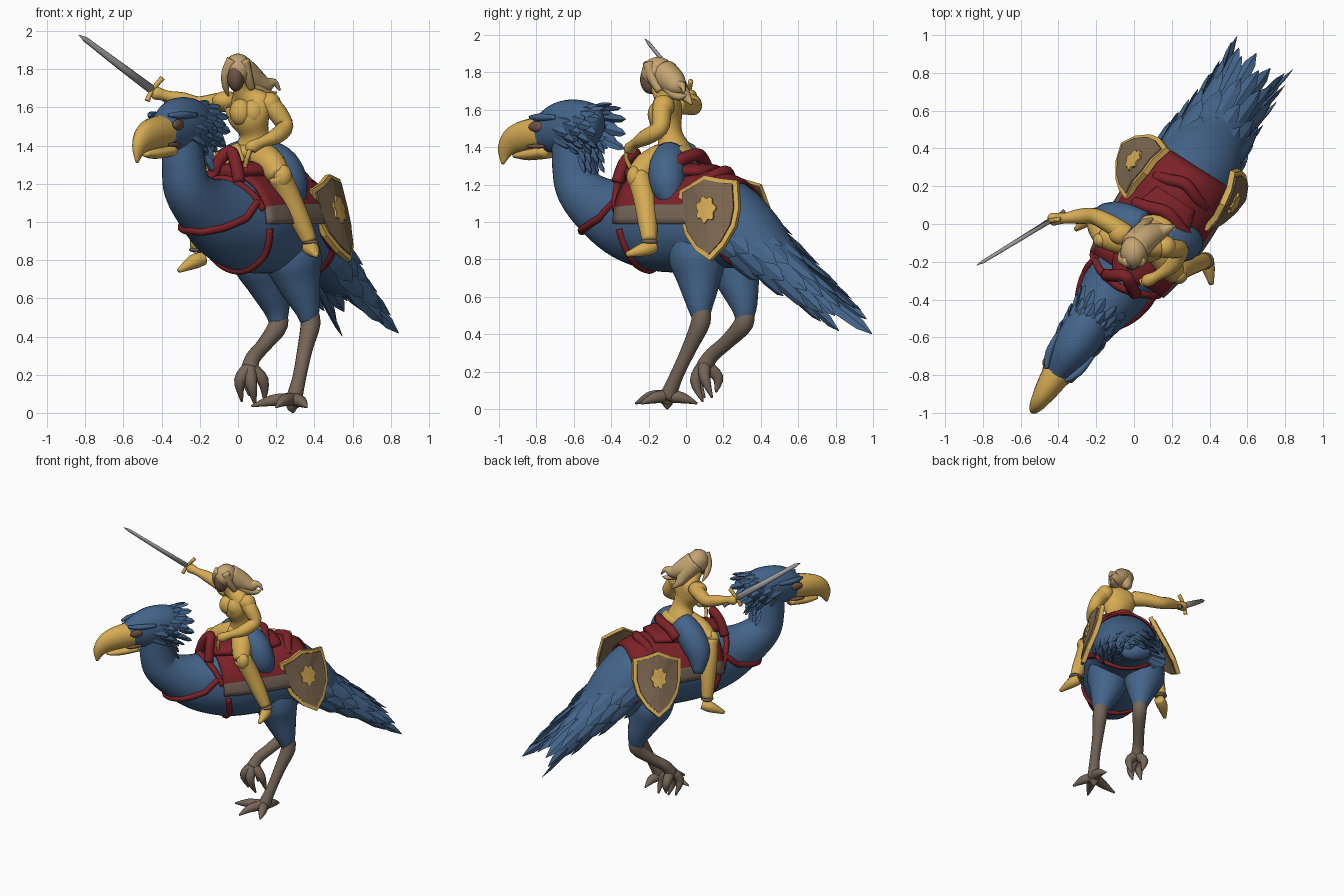
import bpy, bmesh, math, random
from mathutils import Vector, Matrix
from mathutils.bvhtree import BVHTree
random.seed(4)

def mat(name, r, g, b):
    m = bpy.data.materials.new(name)
    m.diffuse_color = [((c / 255 + .055) / 1.055) ** 2.4 for c in (r, g, b)] + [1]
    return m

BLUE = mat("blue feathers", 68, 100, 138)
GOLD = mat("gold", 214, 172, 84)
BROWN = mat("brown scale", 117, 101, 87)
RED = mat("dark red leather", 124, 34, 40)
HAIR = mat("sandy hair", 196, 165, 114)
STEEL = mat("steel", 160, 160, 160)
SKIN = mat("dark skin", 112, 84, 68)
TAN = mat("shield brown", 124, 103, 80)

# Bird frame: local -y is the bird's heading, turned about 33 degrees
BIRD = Matrix.Translation((.10, 0, 0)) @ Matrix.Rotation(math.radians(-32.7), 4, 'Z')
WORLD = Matrix.Identity(4)

def finish(name, bm, mats, M=WORLD, smooth=True):
    bmesh.ops.recalc_face_normals(bm, faces=bm.faces[:])
    me = bpy.data.meshes.new(name)
    bm.to_mesh(me)
    bm.free()
    for m in (mats if isinstance(mats, list) else [mats]):
        me.materials.append(m)
    for p in me.polygons:
        p.use_smooth = smooth
    ob = bpy.data.objects.new(name, me)
    bpy.context.collection.objects.link(ob)
    ob.matrix_world = M
    return ob

def add_loft(bm, pts, sides=16, ref=None, sub=4):
    # elliptical sections (x, y, z, half width, half height) along a smooth path
    P = [(*p, p[3]) if len(p) == 4 else tuple(p) for p in pts]
    Q = []
    for i in range(len(P) - 1):
        a, b, c, d = P[max(i - 1, 0)], P[i], P[i + 1], P[min(i + 2, len(P) - 1)]
        for k in range(sub):
            t = k / sub
            Q.append([.5 * (2 * q + (r - p) * t + (2 * p - 5 * q + 4 * r - s) * t * t
                      + (3 * q - p - 3 * r + s) * t ** 3) for p, q, r, s in zip(a, b, c, d)])
    Q.append(list(P[-1]))
    if ref is None:
        d = Vector(P[-1][:3]) - Vector(P[0][:3])
        ref = (0, 1, 0) if abs(d.x) > .75 * d.length else (1, 0, 0)
    rings = []
    for i, q in enumerate(Q):
        t = (Vector(Q[min(i + 1, len(Q) - 1)][:3]) - Vector(Q[max(i - 1, 0)][:3])).normalized()
        s = Vector(ref)
        s = (s - t * s.dot(t)).normalized()
        u = t.cross(s)
        w, h = max(q[3], .001), max(q[4], .001)
        rings.append([bm.verts.new(Vector(q[:3]) + s * w * math.cos(a) + u * h * math.sin(a))
                      for a in (2 * math.pi * j / sides for j in range(sides))])
    for A, B in zip(rings, rings[1:]):
        for j in range(sides):
            k = (j + 1) % sides
            bm.faces.new((A[j], A[k], B[k], B[j]))
    bm.faces.new(rings[0])
    bm.faces.new(rings[-1])

def loft(name, pts, m, M=WORLD, **kw):
    bm = bmesh.new()
    add_loft(bm, pts, **kw)
    return finish(name, bm, m, M)

def ball(name, c, r, m, M=WORLD):
    bm = bmesh.new()
    bmesh.ops.create_uvsphere(bm, u_segments=20, v_segments=12, radius=1,
                              matrix=Matrix.Translation(c) @ Matrix.Diagonal((*r, 1)))
    return finish(name, bm, m, M)

def feather(bm, base, d, length, w, ref):
    b = Vector(base)
    add_loft(bm, [(*(b + d * length * t), w * k, .014 * k) for t, k in
                  ((0, .6), (.4, 1), (.8, .75), (1, .05))], sides=4, ref=ref, sub=1)

# Bird body and neck
body_bm = bmesh.new()
add_loft(body_bm, [(0, -.74, 1.50, .10, .10), (0, -.725, 1.40, .105, .11), (0, -.71, 1.29, .112, .12),
                   (0, -.675, 1.18, .125, .13), (.01, -.56, 1.09, .145, .16), (.02, -.38, 1.02, .19, .215),
                   (.03, -.18, .995, .235, .255), (.03, .06, .99, .25, .26), (.03, .24, .99, .245, .255),
                   (.03, .42, .92, .22, .19), (.02, .6, .80, .16, .11), (.01, .8, .65, .1, .05)],
         sides=32, ref=(1, 0, 0), sub=6)
tree = BVHTree.FromBMesh(body_bm)
finish("bird_body", body_bm, BLUE, BIRD)

# Head, beak and eyes
loft("bird_head", [(0, -.95, 1.46, .06, .08), (0, -.9, 1.475, .085, .105), (0, -.8, 1.5, .11, .14),
                   (0, -.7, 1.515, .12, .14), (0, -.6, 1.51, .105, .12), (0, -.55, 1.5, .05, .06)],
     BLUE, BIRD, sides=24)
loft("upper_beak", [(0, -.88, 1.475, .085, .09), (0, -1.0, 1.465, .07, .085), (0, -1.09, 1.44, .052, .075),
                    (0, -1.145, 1.385, .032, .05), (0, -1.165, 1.31, .006, .008)], GOLD, BIRD)
loft("lower_beak", [(0, -.87, 1.375, .07, .035), (0, -1.0, 1.36, .05, .03), (0, -1.09, 1.355, .02, .012)], GOLD, BIRD)
for s in (-1, 1):
    ball("eye_patch", (s * .085, -.895, 1.51), (.018, .05, .028), SKIN, BIRD)
    ball("mouth_corner", (s * .07, -.91, 1.405), (.016, .06, .012), SKIN, BIRD)
    loft("brow", [(s * .06, -.95, 1.56, .01), (s * .095, -.87, 1.56, .02), (s * .11, -.76, 1.56, .012)], BLUE, BIRD)

# Crest feathers on the back of the head and nape
bm = bmesh.new()
for r in range(5):
    y = -.78 + .05 * r
    for j in range(9):
        a = math.radians(-120 + 30 * j + 15 * (r % 2))
        out = Vector((math.sin(a), 0, math.cos(a)))
        base = Vector((0, y, 1.5)) + Vector((out.x * .105, 0, out.z * .12))
        d = (Vector((0, .9, -.25)) + out * (.22 + .03 * r)).normalized()
        feather(bm, base, d, .10 + .025 * random.random(), .028, (math.cos(a), 0, -math.sin(a)))
for r in range(3):
    for x in (-.08, -.03, .03, .08):
        feather(bm, (x, -.625, 1.45 - .05 * r), Vector((x * 2, .4, -.8)).normalized(), .1, .03, (1, 0, 0))
finish("crest_feathers", bm, BLUE, BIRD, False)

# Tail: rows of broad feathers fanning backward and down
bm = bmesh.new()
for r in range(7):
    f = r / 6
    for j in range(7):
        a = math.radians(-108 + 36 * j + (9 if r % 2 else -9))
        w, h = .235 - .125 * f, .215 - .14 * f
        base = (.02 - .02 * f + w * math.sin(a), .3 + .44 * f, .98 - .30 * f + h * math.cos(a))
        d = Vector((math.sin(a) * (.02 + .15 * f), .8, -.57 + .02 * math.cos(a))).normalized()
        feather(bm, base, d, .22 + .17 * f + .05 * random.uniform(-1, 1), .055 - .015 * f,
                (math.cos(a), 0, -math.sin(a)))
finish("tail_feathers", bm, BLUE, BIRD, False)

# Small ruffled feathers on the body, laid along the surface
bm = bmesh.new()
for i in range(130):
    p = Vector((random.uniform(-.3, .3), random.uniform(-.6, .35), random.uniform(.75, 1.1)))
    q, n, _, _ = tree.find_nearest(p)
    d = Vector((0, .8, -.5))
    d = (d - n * d.dot(n)).normalized()
    feather(bm, q - n * .009, (d + n * .09).normalized(), .075, .022, d.cross(n))
finish("body_feathers", bm, BLUE, BIRD, False)

# Bird legs: thighs, shanks and toes
loft("left_thigh", [(.26, .03, .95, .13), (.29, .06, .8, .15), (.32, .07, .68, .115), (.36, .075, .55, .07),
                    (.37, .08, .48, .045)], BLUE)
loft("right_thigh", [(.08, .2, .95, .13), (.12, .25, .8, .15), (.16, .28, .68, .115), (.2, .31, .55, .072),
                     (.21, .31, .47, .045)], BLUE)
loft("left_shank", [(.365, .075, .56, .045), (.38, .08, .47, .052), (.35, .02, .33, .04), (.32, -.05, .18, .036),
                    (.29, -.1, .06, .045)], BROWN)
loft("right_shank", [(.2, .31, .55, .045), (.21, .31, .46, .052), (.14, .22, .36, .04), (.08, .14, .29, .04),
                     (.06, .1, .23, .045)], BROWN)
for A, B, C in [((.29, -.1, .07), (.18, -.13, .065), (.07, -.13, .035)), ((.29, -.1, .07), (.24, -.19, .065), (.2, -.27, .03)),
                ((.29, -.1, .07), (.33, -.17, .06), (.36, -.24, .03)), ((.29, -.1, .07), (.31, -.02, .06), (.31, .06, .03)),
                ((.29, -.1, .05), (.285, -.1, .03), (.29, -.1, 0)),
                ((.06, .1, .24), (.01, .06, .17), (.02, .1, .06)), ((.06, .1, .24), (.07, .05, .15), (.09, .09, .04)),
                ((.06, .1, .24), (.13, .1, .17), (.14, .14, .06)), ((.06, .1, .24), (.05, .17, .17), (.06, .16, .09))]:
    loft("toe", [(*A, .036), (*B, .031), (*C, .006)], BROWN, sides=10)

# Saddle blanket laid over the body, red with brown lower edges
bm = bmesh.new()
NI, NJ = 14, 24
grid = []
for i in range(NI + 1):
    row = []
    for j in range(NJ + 1):
        a = math.radians(-90 + 180 * j / NJ)
        d = Vector((math.sin(a), 0, math.cos(a)))
        hit = tree.ray_cast(Vector((.03, -.3 + .68 * i / NI, .99)), d)[0]
        row.append(bm.verts.new(hit + d * .022))
    grid.append(row)
for i in range(NI):
    for j in range(NJ):
        f = bm.faces.new((grid[i][j], grid[i + 1][j], grid[i + 1][j + 1], grid[i][j + 1]))
        f.material_index = 1 if j < 3 or j >= NJ - 3 else 0
blanket = finish("saddle_blanket", bm, [RED, BROWN], BIRD)
blanket.modifiers.new("thickness", 'SOLIDIFY').thickness = .015

# Saddle seat, pommel and cantle rolls
loft("saddle_seat", [(.03, -.34, 1.26, .07, .04), (.03, -.2, 1.27, .14, .05), (.03, 0, 1.27, .17, .05),
                     (.03, .18, 1.27, .12, .04)], RED, BIRD)
for name, y, top, wid, drop, r in (("pommel", -.31, 1.37, .09, .16, .033), ("cantle", .09, 1.36, .17, .07, .035),
                                   ("rear_roll", .27, 1.27, .15, .08, .032)):
    loft(name, [(.03 + wid * s, y - .05 * abs(s), top - drop * s * s, r) for s in (-1, -.6, 0, .6, 1)], RED, BIRD, sides=12)

# Harness straps snapped to the body surface
def strap(name, pts):
    path = []
    for A, B in zip(pts, pts[1:]):
        for k in range(5):
            q, n, _, _ = tree.find_nearest(Vector(A).lerp(Vector(B), k / 5))
            path.append((*(q + n * .006), .021))
    loft(name, path, RED, BIRD, sides=8, sub=2)

strap("breast_strap", [(-.2, -.3, 1.15), (-.2, -.42, 1.02), (-.12, -.6, .95), (0, -.66, .94), (.12, -.6, .95),
                       (.2, -.42, 1.02), (.25, -.3, 1.15)])
strap("saddle_strap", [(-.2, -.3, 1.02), (-.15, -.36, 1.22), (.02, -.38, 1.26), (.16, -.36, 1.22), (.24, -.28, 1.02)])
strap("girth", [(-.27, -.28, 1.0), (-.2, -.24, .8), (.03, -.22, .7), (.22, -.24, .8), (.3, -.28, 1.0)])
strap("rear_strap", [(.26, .2, .95), (.25, .36, .86), (.15, .42, .75), (0, .43, .72), (-.1, .42, .75), (-.2, .36, .86), (-.22, .2, .95)])

# Shields hung on both flanks: gold rim, brown field, gold emblem
OUT = [(-.175, .05), (-.085, .03), (0, 0), (.085, .03), (.175, .05), (.175, .2), (.15, .3), (.085, .4),
       (0, .47), (-.085, .4), (-.15, .3), (-.175, .2)]
def plate(name, outline, m, top, tip, s, lo, hi):
    top, tip = Vector(top), Vector(tip)
    B = (tip - top).normalized()
    A = Vector((-.09, 1, 0)) if s > 0 else Vector((.05, 1, 0))
    A = (A - B * A.dot(B)).normalized()
    N = A.cross(B)
    N *= s if N.x > 0 else -s
    bm = bmesh.new()
    rows = [[bm.verts.new(top + A * a + B * b + N * (h - 1.2 * a * a)) for a, b in outline] for h in (lo, hi)]
    mid = [bm.verts.new(top + B * .2 + N * h) for h in (lo, hi)]
    n = len(outline)
    for j in range(n):
        k = (j + 1) % n
        bm.faces.new((rows[0][j], rows[0][k], rows[1][k], rows[1][j]))
        for r in (0, 1):
            bm.faces.new((rows[r][j], rows[r][k], mid[r]))
    finish(name, bm, m, BIRD, False)

for s, top, tip in ((1, (.24, .285, 1.245), (.32, .37, .79)), (-1, (-.165, .2, 1.23), (-.35, .27, .8))):
    plate("shield_rim", OUT, GOLD, top, tip, s, 0, .028)
    plate("shield_field", [(a * .86, .2 + (b - .2) * .88) for a, b in OUT], TAN, top, tip, s, .015, .034)
    plate("shield_back", [(a * .97, .2 + (b - .2) * .97) for a, b in OUT], TAN, top, tip, s, -.006, .01)
    blob = [((.055 + .007 * math.cos(7 * t)) * math.cos(t), .19 + (.068 + .01 * math.cos(7 * t)) * math.sin(t))
            for t in (2 * math.pi * k / 42 for k in range(42))]
    plate("shield_emblem", blob, GOLD, top, tip, s, .03, .042)

# Rider torso in gold armour
loft("rider_torso", [(.09, -.06, 1.27, .13, .1), (.09, -.06, 1.36, .125, .1), (.085, -.085, 1.46, .078, .068),
                     (.06, -.11, 1.55, .115, .085), (.05, -.1, 1.63, .125, .07), (.02, -.13, 1.68, .05, .045),
                     (0, -.16, 1.74, .035, .04)], GOLD, sides=20, ref=(.95, -.3, 0))
for x in (.015, .08):
    ball("breastplate", (x, -.15, 1.575), (.06, .055, .07), GOLD)
ball("hip_plate", (.1, -.065, 1.365), (.135, .115, .06), GOLD)

# Head and swept hair
ball("face", (-.012, -.188, 1.762), (.046, .058, .078), SKIN)
ball("hair_cap", (0, -.15, 1.8), (.073, .088, .083), HAIR)
for pts in ([(.01, -.12, 1.80, .075), (.07, -.07, 1.75, .07), (.14, -.04, 1.72, .045), (.19, -.02, 1.73, .02), (.22, -.01, 1.69, .005)],
            [(0, -.11, 1.8, .07), (.04, -.05, 1.73, .055), (.06, 0, 1.67, .03), (.1, .03, 1.63, .005)],
            [(-.03, -.2, 1.85, .03), (-.063, -.19, 1.78, .024), (-.065, -.16, 1.71, .018), (-.05, -.13, 1.66, .005)],
            [(.03, -.2, 1.85, .03), (.05, -.18, 1.77, .026), (.07, -.14, 1.7, .02)],
            [(.05, -.1, 1.74, .04), (.12, -.07, 1.69, .03), (.17, -.03, 1.67, .02), (.2, .0, 1.68, .005)]):
    loft("hair_lock", pts, HAIR, sides=12)

# Arms
loft("sword_arm", [(-.04, -.06, 1.63, .055), (-.11, -.01, 1.625, .05), (-.21, .04, 1.615, .043), (-.29, .04, 1.64, .04),
                   (-.37, .03, 1.66, .028), (-.43, .025, 1.675, .034), (-.45, .02, 1.68, .02)], GOLD, ref=(0, 1, 0))
loft("rein_arm", [(.14, -.12, 1.63, .055), (.2, -.13, 1.58, .052), (.245, -.14, 1.5, .045), (.2, -.22, 1.45, .042),
                  (.13, -.27, 1.42, .028), (.07, -.3, 1.39, .034), (.06, -.3, 1.37, .015)], GOLD)
ball("shoulder_guard", (-.07, -.05, 1.635), (.065, .06, .05), GOLD)
ball("shoulder_guard", (.165, -.12, 1.62), (.06, .06, .06), GOLD)
loft("rein", [(.07, -.31, 1.4, .012), (.05, -.32, 1.34, .012), (.03, -.28, 1.26, .012)], GOLD, sides=8)

# Legs with brown gaps at knee and ankle, boots, blue riding cloth over the hips
loft("left_thigh_plate", [(.13, -.13, 1.34, .08), (.18, -.21, 1.3, .072), (.215, -.26, 1.24, .06)], GOLD)
loft("left_shin", [(.215, -.255, 1.25, .062), (.265, -.225, 1.14, .06), (.33, -.205, 1.0, .052), (.375, -.195, .9, .04)], GOLD)
loft("left_boot", [(.365, -.17, .87, .035), (.39, -.22, .855, .038), (.41, -.32, .825, .012)], GOLD)
loft("right_thigh_plate", [(.02, -.08, 1.34, .08), (-.07, -.09, 1.31, .07), (-.155, -.07, 1.25, .06)], GOLD)
loft("right_shin", [(-.155, -.07, 1.26, .062), (-.185, -.02, 1.13, .06), (-.2, .015, .98, .052), (-.21, .04, .86, .04)], GOLD)
loft("right_boot", [(-.18, .06, .81, .035), (-.235, .03, .79, .038), (-.31, -.03, .745, .012)], GOLD)
for n, c, e in (("left", (.235, -.275, 1.24), (.378, -.195, .895)), ("right", (-.17, -.085, 1.26), (-.211, .04, .855))):
    ball(n + "_knee_guard", c, (.048, .043, .06), GOLD)
    ball(n + "_ankle_band", e, (.046, .046, .016), BROWN)
loft("left_hip_cloth", [(.14, -.08, 1.35, .09), (.225, -.1, 1.29, .1), (.28, -.095, 1.18, .09), (.31, -.05, 1.05, .03)], BLUE, ref=(0, 1, 0))
loft("right_hip_cloth", [(.05, -.02, 1.35, .09), (-.05, .01, 1.29, .1), (-.13, .03, 1.18, .09), (-.16, .08, 1.05, .03)], BLUE, ref=(0, 1, 0))

# Sword
loft("blade", [(-.44, .02, 1.685, .024, .012), (-.62, -.09, 1.82, .02, .01), (-.8, -.2, 1.957, .014, .008),
               (-.835, -.22, 1.98, .001)], STEEL, sides=6, sub=1, ref=(.6, 0, .8))
loft("grip", [(-.37, .06, 1.63, .018), (-.39, .05, 1.645, .012), (-.46, .01, 1.70, .012)], BROWN, sides=10)
loft("crossguard", [(-.395, .025, 1.755, .014), (-.45, .015, 1.69, .012), (-.475, .0, 1.635, .014)], GOLD, sides=8)
